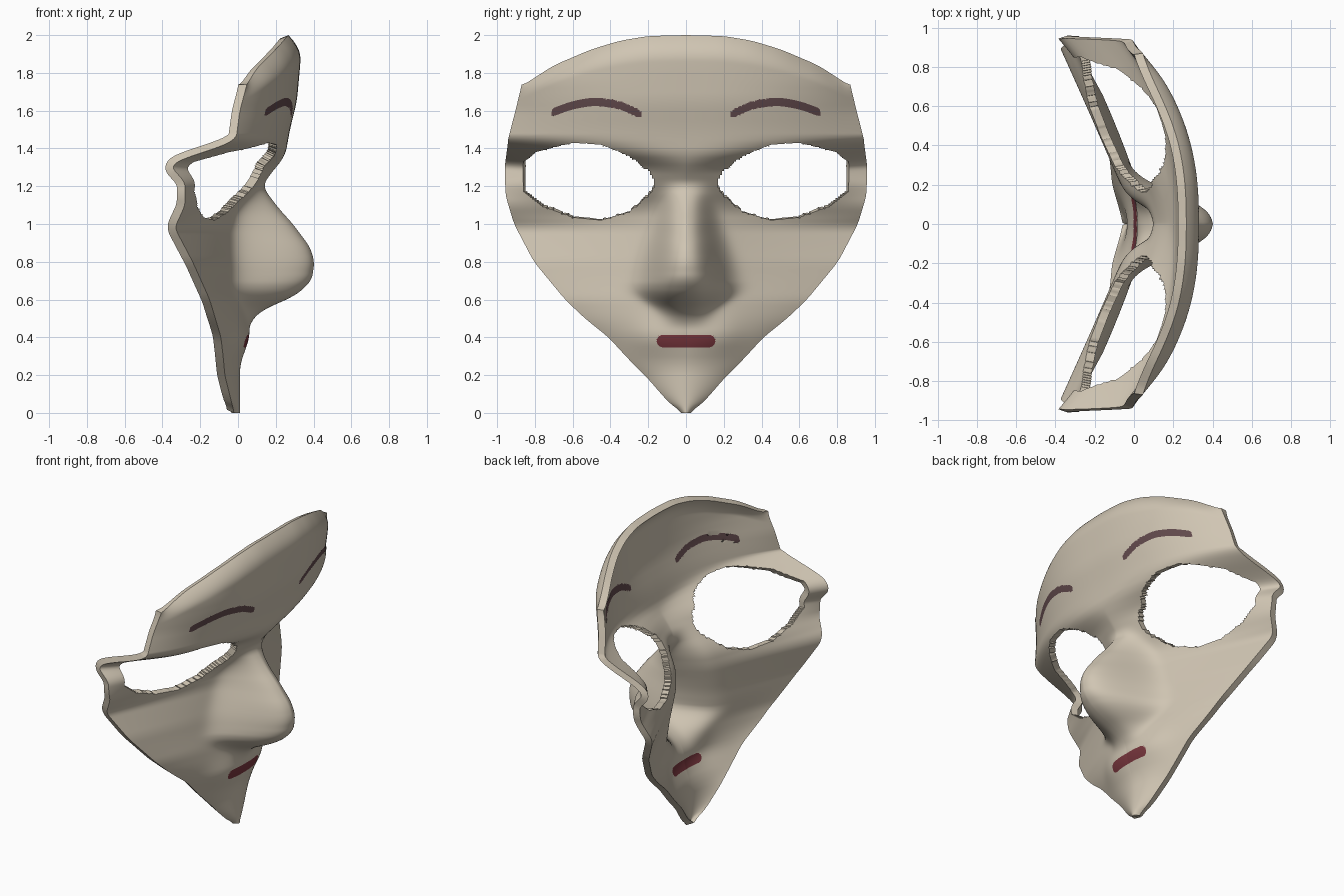
import bpy
import bmesh
import math
from mathutils import Vector

cube = bpy.data.objects.get("Cube")
if cube:
    bpy.data.objects.remove(cube, do_unlink=True)


def material(name, rgb):
    mat = bpy.data.materials.new(name)
    mat.use_nodes = True
    mat.diffuse_color = (*rgb, 1)
    mat.node_tree.nodes["Principled BSDF"].inputs["Base Color"].default_value = (*rgb, 1)
    return mat


def linear(points, at):
    """Piecewise linear value of a profile, clamped at its ends."""
    if at <= points[0][0]:
        return points[0][1]
    for (a, va), (b, vb) in zip(points, points[1:]):
        if at <= b:
            return va + (vb - va) * (at - a) / (b - a)
    return points[-1][1]


def soft(points, at, reach=0.04):
    """The same profile with its corners rounded off."""
    steps = range(-3, 4)
    return sum(linear(points, at + reach * s / 3) for s in steps) / len(steps)


# Outline: half width by height, and the crown line by side distance
half_width = [(0, .01), (.02, .05), (.07, .105), (.18, .2), (.28, .3), (.4, .41), (.5, .535),
              (.6, .64), (.8, .805), (1, .91), (1.15, .955), (1.3, .96), (1.45, .94)]
crown = [(0, 2), (.2, 1.995), (.35, 1.97), (.5, 1.925), (.7, 1.84), (.87, 1.73)]

# Depth by height: rim, middle without the nose, and curve across
rim = [(0, -.02), (.2, -.07), (.4, -.09), (.6, -.15), (.8, -.24), (.98, -.335), (1.1, -.28),
       (1.22, -.28), (1.31, -.36), (1.35, -.28), (1.41, -.09), (1.45, -.01), (1.6, .01), (1.75, .05)]
middle = [(0, .01), (.25, .01), (.4, .06), (.6, .06), (1, .06), (1.1, .07), (1.2, .12),
          (1.36, .25), (1.5, .275), (1.65, .312), (1.85, .33), (1.95, .335), (2, .33)]
bend = [(0, 2), (.4, 1.6), (.7, 1.2), (1, 1.03), (1.08, .95), (1.2, 1.35), (1.31, 1.4),
        (1.4, 2.4), (1.6, 2.5)]
nose_height = [(.47, 0), (.54, .06), (.58, .15), (.62, .245), (.7, .33), (.8, .345), (.88, .32),
               (1, .23), (1.1, .13), (1.2, .01), (1.25, 0)]
nose_width = [(.52, .11), (.58, .14), (.65, .2), (.8, .175), (1, .13), (1.15, .11)]

# Eye openings and painted brows, by side distance
eye_top = [(.165, 1.22), (.2, 1.28), (.3, 1.36), (.45, 1.42), (.6, 1.43), (.8, 1.38), (.865, 1.32)]
eye_bottom = [(.165, 1.21), (.2, 1.15), (.3, 1.065), (.45, 1.02), (.6, 1.035), (.75, 1.09), (.865, 1.18)]
brow_line = [(.2, 1.565), (.35, 1.63), (.48, 1.65), (.6, 1.63), (.75, 1.575)]
LIP_Z, LIP_HALF = .38, .155
ROW, THICKNESS = .01, .045


def band(side, start, end, half):
    """Half height of a painted bar with rounded ends."""
    inset = min(side - start, end - side)
    if inset <= 0:
        return 0
    return half * math.sqrt(1 - max(0, 1 - inset / half) ** 2)


def brow_half(side):
    return band(side, .235, .715, .022)


def lip_half(side):
    return band(side, -LIP_HALF, LIP_HALF, .033)


def snapped(side, z):
    """Move a point onto an opening or paint edge that is close by."""
    edges = []
    if eye_top[0][0] < side < eye_top[-1][0]:
        edges += [linear(eye_top, side), linear(eye_bottom, side)]
    if brow_half(side):
        mid = soft(brow_line, side)
        edges += [mid - brow_half(side), mid + brow_half(side)]
    if lip_half(side):
        edges += [LIP_Z - lip_half(side), LIP_Z + lip_half(side)]
    for edge in edges:
        if abs(z - edge) <= ROW / 2:
            return edge
    return z


def build_face():
    cols, low_rows, high_rows = 180, 145, 55
    brow_z = 1.45
    verts = []
    for i in range(low_rows + high_rows + 1):
        low_z = min(i * ROW, brow_z)
        k = max(0, i - low_rows) / high_rows
        width = soft(half_width, low_z, .03) * (1 - k) + .87 * k
        # The crown edge curls backwards
        curl = .065 * max(0, k * 4 - 3) ** 2
        for j in range(cols + 1):
            t = 2 * j / cols - 1
            y = t * width
            side = abs(y)
            z = low_z + k * (soft(crown, side) - brow_z)
            z = snapped(side, z)
            back, front = soft(rim, z, .025), soft(middle, z)
            x = back + (front - back) * (1 - abs(t) ** soft(bend, z))
            x -= curl * (1 - t ** 8)
            # Nose ridge and slight muzzle around the mouth
            x += soft(nose_height, z, .03) * math.exp(-(side / soft(nose_width, z)) ** 3)
            x += .03 * math.exp(-(side / .25) ** 4 - ((z - .4) / .1) ** 2) * (side / .25)
            verts.append((x, y, z))

    faces, paint = [], []
    stride = cols + 1
    for i in range(low_rows + high_rows):
        for j in range(cols):
            a = i * stride + j
            quad = (a, a + 1, a + stride + 1, a + stride)
            side = abs(sum(verts[v][1] for v in quad) / 4)
            z = sum(verts[v][2] for v in quad) / 4
            in_eye = eye_top[0][0] < side < eye_top[-1][0]
            if in_eye and linear(eye_bottom, side) < z < linear(eye_top, side):
                continue
            faces.append(quad)
            if abs(z - soft(brow_line, side)) < brow_half(side):
                paint.append(1)
            elif abs(z - LIP_Z) < lip_half(side):
                paint.append(2)
            else:
                paint.append(0)
    mesh = bpy.data.meshes.new("mask_shell")
    mesh.from_pydata(verts, [], faces)
    for poly, index in zip(mesh.polygons, paint):
        poly.material_index = index
    mesh.update()
    return mesh


def thicken(mesh):
    """Add the inner skin, set back between the normal and straight behind, and the walls."""
    bm = bmesh.new()
    bm.from_mesh(mesh)
    loose = [v for v in bm.verts if not v.link_faces]
    bmesh.ops.delete(bm, geom=loose, context="VERTS")
    bm.normal_update()
    forward = Vector((1, 0, 0))
    inner = {v: v.co - THICKNESS * (v.normal + forward).normalized() for v in bm.verts}
    outer_faces = list(bm.faces)
    borders = [e.link_loops[0] for e in bm.edges if e.is_boundary]
    twin = {v: bm.verts.new(co) for v, co in inner.items()}
    for face in outer_faces:
        skin = bm.faces.new([twin[v] for v in reversed(face.verts)])
        skin.material_index = face.material_index
    for loop in borders:
        a, b = loop.vert, loop.link_loop_next.vert
        bm.faces.new((b, a, twin[a], twin[b]))
    bm.to_mesh(mesh)
    bm.free()


# Mask shell with painted brows and lips
mesh = build_face()
thicken(mesh)
for mat in (material("warm ivory", (.63, .56, .45)),
            material("brow plum", (.125, .07, .075)),
            material("lip red", (.19, .037, .047))):
    mesh.materials.append(mat)
mask = bpy.data.objects.new("mask_shell", mesh)
bpy.context.collection.objects.link(mask)
bpy.context.view_layer.objects.active = mask
mask.select_set(True)
bpy.ops.object.shade_smooth_by_angle(angle=math.radians(50))
